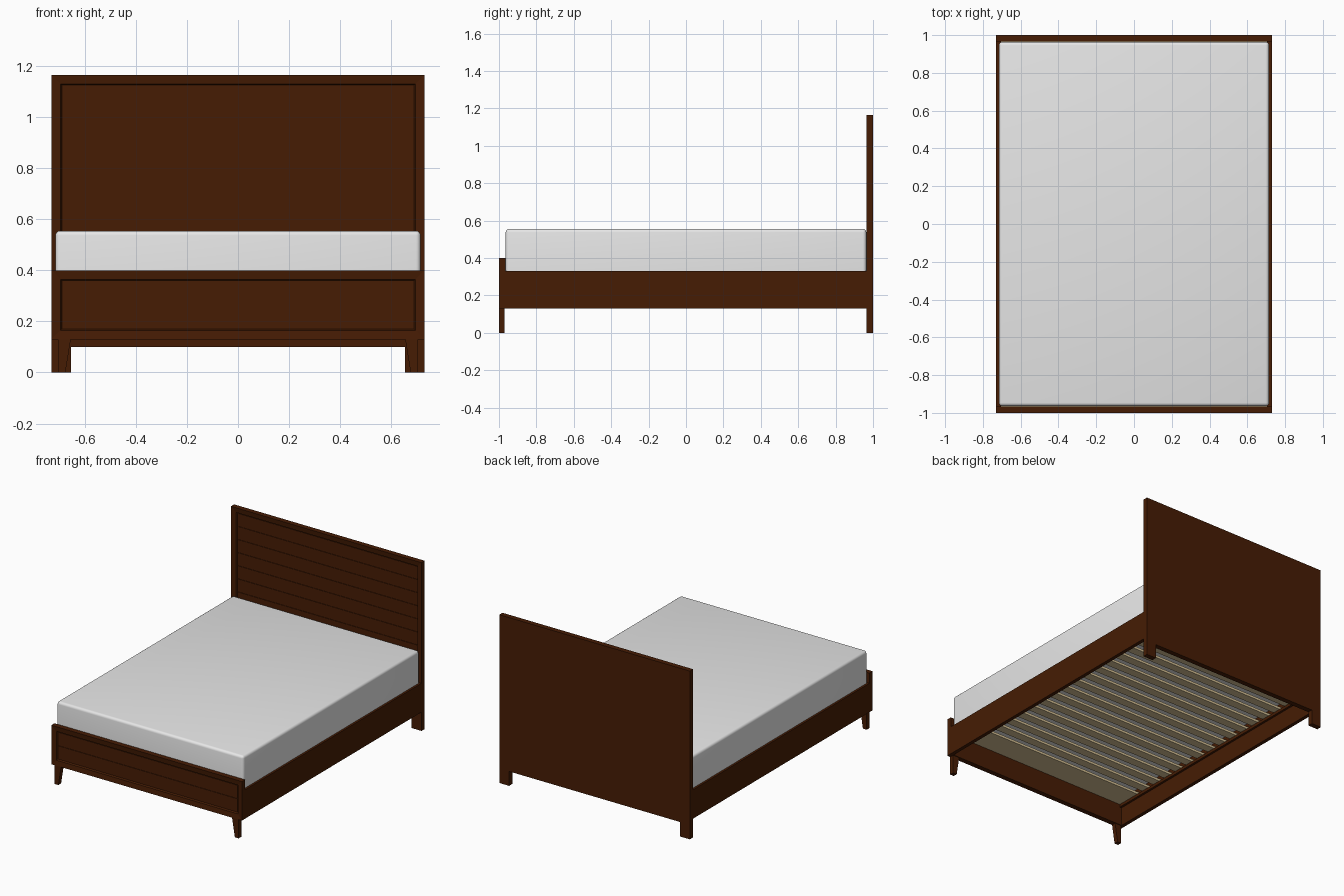
import bpy
import bmesh
from mathutils import Vector

cube = bpy.data.objects.get("Cube")
if cube:
    bpy.data.objects.remove(cube, do_unlink=True)


def material(name, rgb, rough):
    m = bpy.data.materials.new(name)
    m.use_nodes = True
    m.diffuse_color = (*rgb, 1)
    shader = m.node_tree.nodes["Principled BSDF"]
    shader.inputs["Base Color"].default_value = (*rgb, 1)
    shader.inputs["Roughness"].default_value = rough
    return m


WOOD = material("dark walnut", (0.061, 0.0115, 0.0012), 0.6)
PINE = material("pale slat wood", (0.66, 0.52, 0.29), 0.7)
FABRIC = material("mattress white", (0.82, 0.82, 0.82), 0.9)


def box_mesh(lo, hi):
    """Box between two corners."""
    bm = bmesh.new()
    bmesh.ops.create_cube(bm, size=1)
    lo, hi = Vector(lo), Vector(hi)
    for v in bm.verts:
        v.co = (lo + hi) / 2 + v.co * (hi - lo)
    bm.normal_update()
    return bm


def finish(bm, name, mat, mirror=False):
    mesh = bpy.data.meshes.new(name)
    bm.to_mesh(mesh)
    bm.free()
    mesh.materials.append(mat)
    ob = bpy.data.objects.new(name, mesh)
    bpy.context.collection.objects.link(ob)
    if mirror:
        ob.modifiers.new("mirror", "MIRROR")
    return ob


def box(name, lo, hi, mat, mirror=False):
    return finish(box_mesh(lo, hi), name, mat, mirror)


HALF = 0.73


def framed_board(name, y0, y1, z0, z1, planks):
    """Board whose front has a mitred, sloping frame around recessed planks."""
    bm = box_mesh((-HALF, y0, z0), (HALF, y1, z1))
    front = [f for f in bm.faces if f.normal.y < -0.9]
    for thickness, depth in ((0.035, -0.005), (0.005, -0.012)):
        bmesh.ops.inset_region(bm, faces=front, thickness=thickness,
                               depth=depth, use_even_offset=True)
    finish(bm, name, WOOD)
    edge, gap = 0.041, 0.002
    pitch = (z1 - z0 - 2 * edge) / planks
    for i in range(planks):
        low = z0 + edge + i * pitch
        box(f"{name}_plank_{i + 1}", (-HALF + edge, y0 + 0.013, low + gap / 2),
            (HALF - edge, y0 + 0.02, low + pitch - gap / 2), WOOD)


# Headboard with straight legs and a lower strip
framed_board("headboard", 0.965, 1, 0.175, 1.165, 10)
box("headboard_strip", (-HALF, 0.965, 0.1), (HALF, 1, 0.175), WOOD)
box("headboard_leg", (0.655, 0.965, 0), (HALF, 1, 0.1), WOOD, mirror=True)

# Footboard with slender tapered legs set in from the corners
framed_board("footboard", -1, -0.965, 0.13, 0.4, 2)
leg = box_mesh((0.655, -1, 0), (0.705, -0.97, 0.13))
for v in leg.verts:
    if v.co.z < 0.01:
        v.co.x = max(v.co.x, 0.676)
finish(leg, "footboard_leg", WOOD, mirror=True)

# Side rails and the ledgers that carry the slats
box("side_rail", (0.705, -0.965, 0.13), (HALF, 0.965, 0.33), WOOD, mirror=True)
box("slat_ledger", (0.69, -0.965, 0.26), (0.705, 0.965, 0.28), WOOD, mirror=True)

# Slats, with one wide board at the foot
box("foot_slat", (-0.705, -0.965, 0.28), (0.705, -0.79, 0.297), PINE)
COUNT = 16
PITCH = (0.965 + 0.79) / COUNT
for i in range(COUNT):
    y = -0.79 + (i + 0.45) * PITCH
    box(f"slat_{i + 1}", (-0.705, y, 0.28), (0.705, y + 0.55 * PITCH, 0.297), PINE)

# Mattress, softly rounded except along its bottom edge
bm = box_mesh((-0.715, -0.964, 0.329), (0.715, 0.964, 0.555))
rounded = [e for e in bm.edges if max(v.co.z for v in e.verts) > 0.5]
bmesh.ops.bevel(bm, geom=rounded, offset=0.018, segments=4, profile=0.5,
                affect="EDGES")
mattress = finish(bm, "mattress", FABRIC)
bpy.context.view_layer.objects.active = mattress
mattress.select_set(True)
bpy.ops.object.shade_smooth_by_angle()
